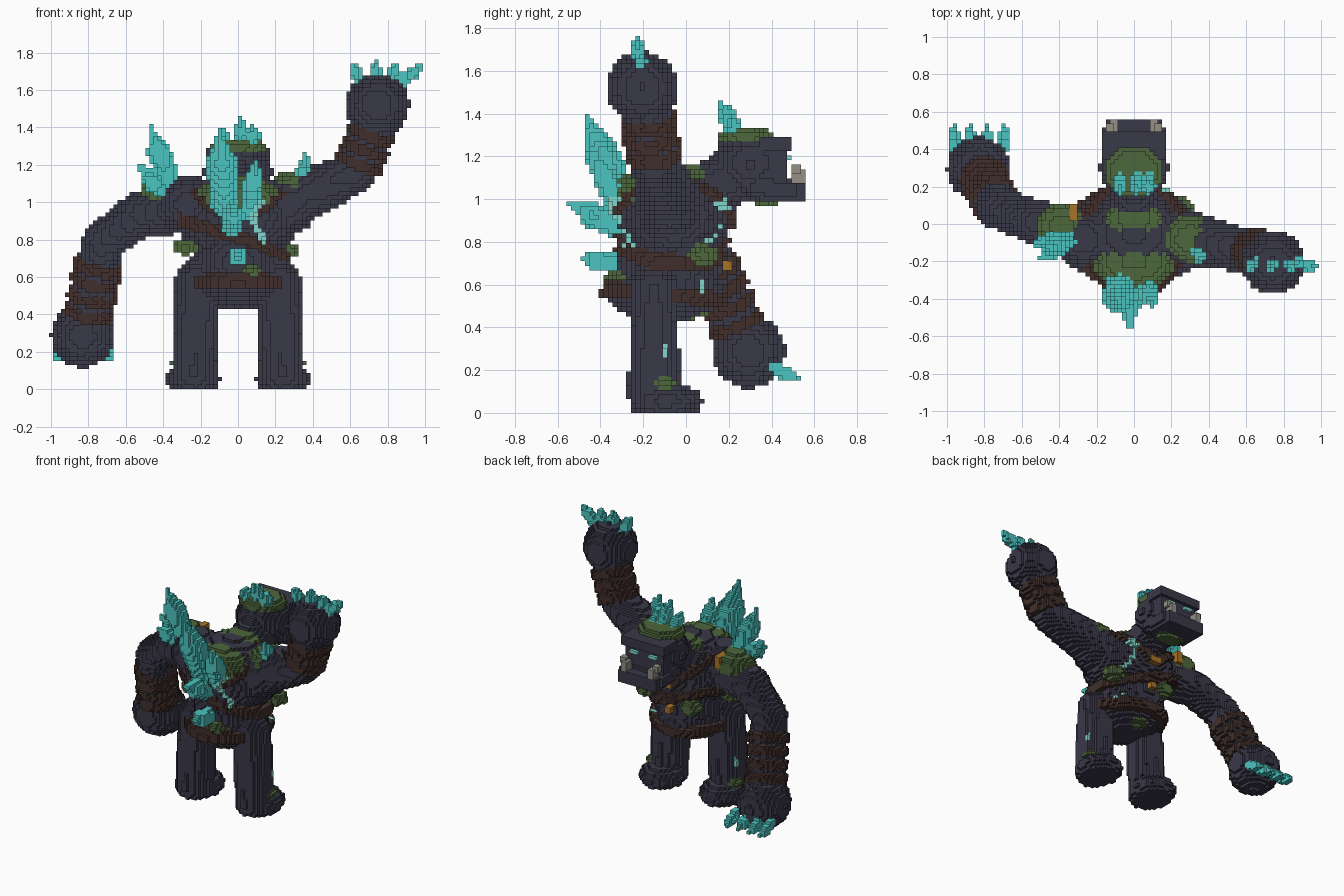
import bpy
import math
from mathutils import Vector

cube = bpy.data.objects.get("Cube")
if cube:
    bpy.data.objects.remove(cube, do_unlink=True)

S = 0.0215   # block size
grid = {}    # block index -> part name
parts = {}   # part name -> material


def material(name, rgb):
    m = bpy.data.materials.new(name)
    m.use_nodes = True
    m.diffuse_color = (*rgb, 1)
    m.node_tree.nodes["Principled BSDF"].inputs["Base Color"].default_value = (*rgb, 1)
    return m


STONE = material("dark stone", (.042, .04, .066))
LEATHER = material("brown leather", (.052, .028, .024))
CRYSTAL = material("teal crystal", (.07, .56, .53))
MOSS = material("green moss", (.075, .135, .045))
GLOW = material("pale glow", (.22, .68, .61))
BONE = material("grey bone", (.30, .28, .24))
BRASS = material("brass", (.38, .17, .02))


# Shapes are (low corner, high corner, inside test)
def ball(c, r):
    c = Vector(c)
    r = Vector(r) if isinstance(r, tuple) else Vector((r, r, r))
    return c - r, c + r, lambda p: sum(((p[i] - c[i]) / r[i]) ** 2 for i in range(3)) <= 1


def box(c, h):
    c, h = Vector(c), Vector(h)
    return c - h, c + h, lambda p: all(abs(p[i] - c[i]) <= h[i] for i in range(3))


def limb(a, b, ra, rb, flat=False):
    a, b = Vector(a), Vector(b)
    d, m = b - a, Vector((1, 1, 1)) * max(ra, rb)

    def test(p):
        t = (p - a).dot(d) / d.length_squared
        if flat and not 0 <= t <= 1:
            return False
        t = min(1, max(0, t))
        return (p - a - d * t).length <= ra + (rb - ra) * t
    lo = Vector(map(min, a, b)) - m
    hi = Vector(map(max, a, b)) + m
    return lo, hi, test


def spike(a, b, r):
    mid = Vector(a).lerp(Vector(b), .55)
    return [limb(a, mid, r * .85, r), limb(mid, b, r, .012)]


def clip(shape, rule):
    lo, hi, test = shape
    return lo, hi, lambda p: rule(p) and test(p)


def part(name, mat, shapes, paint=False):
    """Fill blocks; paint only recolours blocks that are already there."""
    parts[name] = mat
    for lo, hi, test in shapes:
        a = [math.floor(v / S) for v in lo]
        b = [math.ceil(v / S) + 1 for v in hi]
        for i in range(a[0], b[0]):
            for j in range(a[1], b[1]):
                for k in range(max(0, a[2]), b[2]):
                    if paint and (i, j, k) not in grid:
                        continue
                    if test(Vector((i + .5, j + .5, k + .5)) * S):
                        grid[i, j, k] = name


def torso(grow=0):
    return [ball((0, -.06, .92), (.335 + grow, .265 + grow, .235 + grow)),
            ball((0, -.08, .68), (.25 + grow, .245 + grow, .22 + grow)),
            ball((0, -.1, .56), (.25 + grow, .27 + grow, .135 + grow))]


def strap(name, rule):
    part(name, LEATHER, [clip(s, rule) for s in torso(.032)])


# Legs and feet
for side, x in (("left", 1), ("right", -1)):
    part(side + "_leg", STONE, [limb((.235 * x, -.15, .08), (.22 * x, -.15, .58), .12, .115)])
    part(side + "_foot", STONE, [ball((.24 * x, -.09, .055), (.145, .17, .085))])
    part(side + "_leg_moss", MOSS, [ball((.32 * x, -.1, .14), (.045, .05, .03))])
    part(side + "_shin_crack", GLOW, [box((.34 * x, -.1, .29), (.03, .012, .022))], True)

# Torso and straps
part("torso", STONE, torso() + [ball((x, -.08, .99), .16) for x in (-.27, .27)])
part("neck", STONE, [limb((0, .03, 1), (0, .25, 1.12), .14, .13)])
strap("belt", lambda p: abs(p.z - .545 + .1 * p.y) < .037)
strap("waist_strap", lambda p: p.z > .63 and abs(p.z - .78 + .33 * p.x + .1 * p.y) < .033)
strap("shoulder_harness", lambda p: abs(abs(p.x) - 1.25 * (p.z - .86)) < .045
      and p.z > (.93 if p.y < 0 else .85))

# Left arm, raised
shoulder, elbow, wrist = Vector((.25, -.07, .99)), Vector((.63, -.15, 1.16)), Vector((.73, -.18, 1.42))
part("left_upper_arm", STONE, [limb(shoulder, elbow, .15, .112)])
part("left_forearm", STONE, [limb(elbow, wrist, .112, .115)])
part("left_fist", STONE, [ball((.745, -.205, 1.52), .17)])
part("left_claws", CRYSTAL, [s for a, b, z in ((.65, .61, 1.74), (.735, .735, 1.755),
                                             (.82, .85, 1.74), (.88, .98, 1.73))
                             for s in spike((a, -.21, 1.64), (b, -.235, z), .036)])
# Right arm, lowered
low_elbow, low_wrist = Vector((-.72, .08, .79)), Vector((-.805, .24, .4))
part("right_upper_arm", STONE, [limb((-.25, -.05, .97), (-.52, .01, .94), .14, .118),
                                limb((-.52, .01, .94), low_elbow, .118, .112)])
part("right_forearm", STONE, [limb(low_elbow, low_wrist, .112, .115)])
part("right_fist", STONE, [ball((-.83, .295, .285), .17)])
part("right_claws", CRYSTAL, [s for x in (-.965, -.88, -.785, -.69)
                              for s in spike((x, .41, .21), (x, .52, .16), .034)])

# Wrapped forearms
for side, a, b, starts in (("left", elbow, wrist, (.08, .37, .66)),
                           ("right", low_elbow, low_wrist, (.25, .46, .67, .88))):
    step = .22 if side == "left" else .13
    part(side + "_wraps", LEATHER,
         [limb(a.lerp(b, t), a.lerp(b, t + step), .133, .133, True) for t in starts])

# Head
part("head", STONE, [ball((0, .3, 1.17), (.185, .175, .15)),
                     box((0, .4, 1.14), (.15, .075, .1)),
                     ball((0, .36, 1.06), (.18, .15, .075))])
part("brow", STONE, [box((0, .42, 1.25), (.175, .07, .035))])
part("muzzle", STONE, [box((0, .45, 1.04), (.15, .1, .045)), box((0, .44, 1.05), (.172, .08, .03))])
part("jaw_moss", MOSS, [ball((0, .37, 1.0), (.11, .07, .035))])
part("head_moss", MOSS, [ball((0, .28, 1.295), (.16, .135, .045))])
part("eyes", GLOW, [box((x, .485, 1.19), (.034, .02, .014)) for x in (-.08, .08)])
part("tusks", BONE, [s for x in (-.115, .115) for s in
                     (box((x, .52, 1.1), (.024, .032, .03)),
                      box((x * 1.1, .515, 1.14), (.018, .016, .025)))])
part("head_crystals", CRYSTAL, [s for x, z in ((-.075, 1.39), (.015, 1.45), (.08, 1.4))
                                for s in spike((x, .25, 1.3), (x, .165, z), .04)])

# Moss patches
part("back_moss", MOSS, [ball((0, -.2, 1.02), (.225, .145, .115))])
part("neck_moss", MOSS, [ball((0, .03, 1.11), (.155, .085, .05))])
part("left_shoulder_moss", MOSS, [ball((.3, -.08, 1.09), (.13, .125, .075))])
part("right_shoulder_moss", MOSS, [ball((-.39, -.01, 1.05), (.13, .12, .09))])
part("body_moss", MOSS, [ball((.25, .08, .74), (.07, .07, .05)),
                         ball((-.28, -.12, .76), (.065, .07, .045)),
                         ball((.07, -.33, .63), (.05, .05, .032)),
                         ball((0, .02, .475), (.08, .09, .035)),
                         ball((-.14, .14, .72), (.07, .06, .05))])

# Back crystals
for name, a, b, r in (("large_back_crystal", (-.07, -.3, .98), (-.1, -.46, 1.38), .085),
                      ("side_back_crystal", (.06, -.31, .95), (.1, -.44, 1.22), .058),
                      ("middle_back_crystal", (-.03, -.31, .86), (-.02, -.55, .98), .06),
                      ("lower_back_crystal", (0, -.34, .7), (0, -.49, .72), .052),
                      ("tall_shoulder_crystal", (-.36, -.09, 1.1), (-.47, -.14, 1.4), .065),
                      ("short_shoulder_crystal", (-.42, -.08, 1.07), (-.53, -.12, 1.2), .045),
                      ("low_shoulder_crystal", (-.4, -.13, 1.06), (-.5, -.18, 1.13), .045),
                      ("left_shoulder_crystal", (.33, -.14, 1.12), (.365, -.2, 1.26), .036)):
    part(name, CRYSTAL, spike(a, b, r))

# Buckles
part("buckles", BRASS, [box((0, .215, .885), (.04, .024, .028)),
                        box((0, .185, .68), (.03, .03, .024)),
                        box((-.32, .06, 1.07), (.022, .04, .04))])

# Glowing cracks on the back, chest and hip
for name, y, x in (("back_crack", -.25, .1), ("chest_crack", .16, .15)):
    path = [Vector((x + dx, y, z)) for dx, z in ((.03, 1.0), (-.015, .94), (-.01, .88), (.04, .8))]
    runs = [limb(a, b, .016, .016) for a, b in zip(path, path[1:])]
    part(name, GLOW, [(lo - Vector((0, .12, 0)), hi + Vector((0, .12, 0)),
                       lambda p, t=t, y=y: t(Vector((p.x, y, p.z)))) for lo, hi, t in runs], True)
part("hip_crack", GLOW, [box((.2, .08, .59), (.08, .014, .026))], True)


# Turn the blocks of each part into one mesh of outer faces
def build(name, mat, cells):
    verts, faces = {}, []
    for c in cells:
        for axis in range(3):
            u, v = (axis + 1) % 3, (axis + 2) % 3
            for side in (0, 1):
                n = list(c)
                n[axis] += 2 * side - 1
                if tuple(n) in grid:
                    continue
                quad = []
                for du, dv in ((0, 0), (1, 0), (1, 1), (0, 1)):
                    q = list(c)
                    q[axis] += side
                    q[u] += du
                    q[v] += dv
                    quad.append(verts.setdefault(tuple(q), len(verts)))
                faces.append(quad if side else quad[::-1])
    if faces:
        mesh = bpy.data.meshes.new(name)
        mesh.from_pydata([Vector(q) * S for q in verts], [], faces)
        mesh.materials.append(mat)
        bpy.context.collection.objects.link(bpy.data.objects.new(name, mesh))


by_part = {}
for cell, name in grid.items():
    by_part.setdefault(name, []).append(cell)
for name, cells in by_part.items():
    build(name, parts[name], cells)
